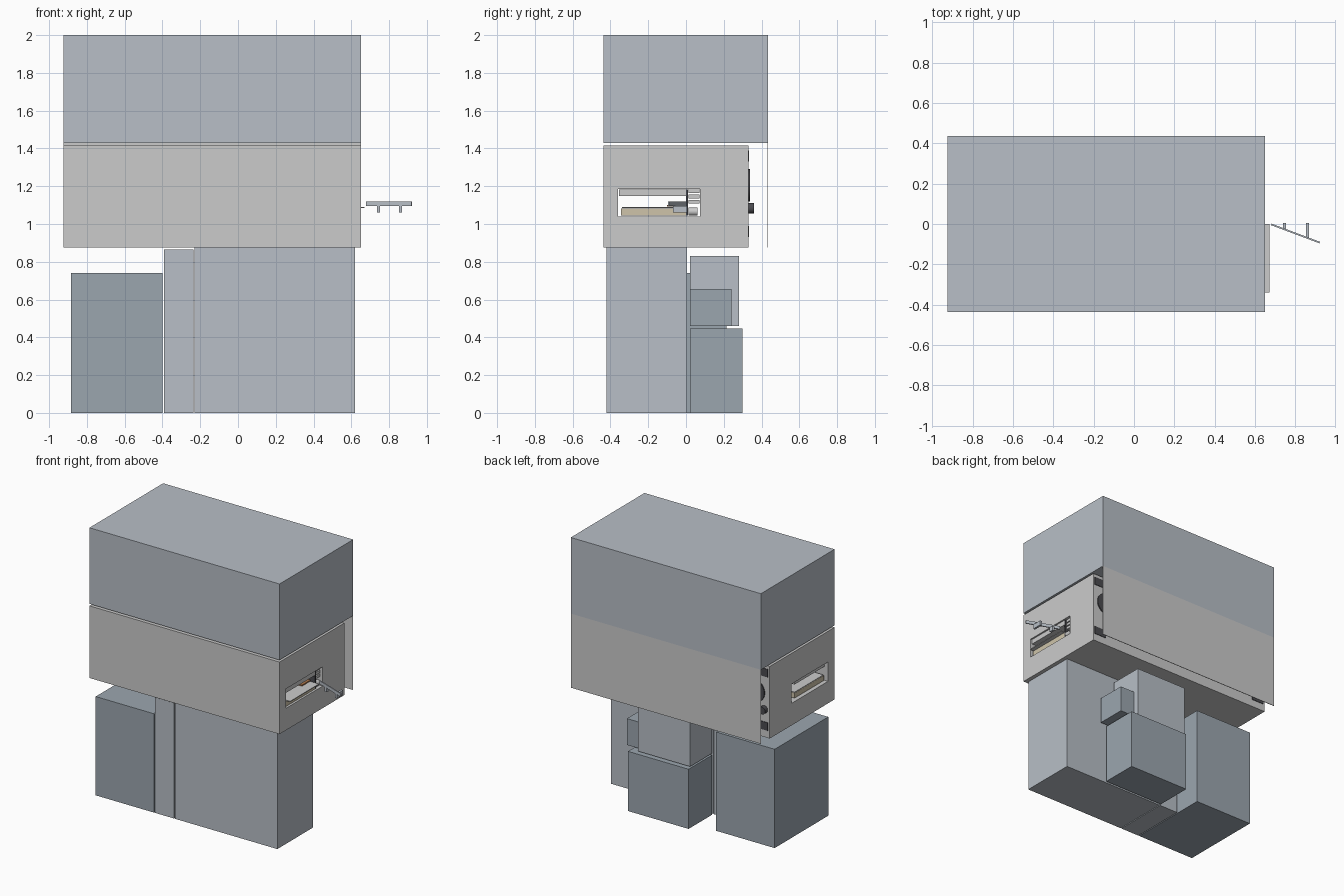
import bpy, math
from mathutils import Vector

if "Cube" in bpy.data.objects:
    bpy.data.objects.remove(bpy.data.objects["Cube"])


def material(name, rgb):
    m = bpy.data.materials.new(name)
    m.diffuse_color = (*rgb, 1)
    m.use_nodes = True
    m.node_tree.nodes["Principled BSDF"].inputs["Base Color"].default_value = m.diffuse_color
    return m


PALE = material("pale_grey", (0.68, 0.68, 0.67))
STEEL = material("blue_grey", (0.48, 0.52, 0.57))
SLATE = material("slate", (0.33, 0.38, 0.43))
TAN = material("tan", (0.62, 0.55, 0.40))
BROWN = material("brown", (0.42, 0.18, 0.07))
DARK = material("dark", (0.07, 0.07, 0.08))


def box(name, x, y, z, mat=None):
    """Box given by its min/max along every axis."""
    bpy.ops.mesh.primitive_cube_add(size=1, location=[sum(r) / 2 for r in (x, y, z)])
    ob = bpy.context.object
    ob.name = name
    ob.scale = [r[1] - r[0] for r in (x, y, z)]
    bpy.ops.object.transform_apply(location=False, rotation=False, scale=True)
    if mat:
        ob.data.materials.append(mat)
    return ob


def rod(name, a, b, r, mat=None, sides=24):
    """Cylinder from point a to point b."""
    a, b = Vector(a), Vector(b)
    bpy.ops.mesh.primitive_cylinder_add(vertices=sides, radius=r, depth=(b - a).length,
                                        location=(a + b) / 2)
    ob = bpy.context.object
    ob.name = name
    ob.rotation_euler = (b - a).to_track_quat('Z', 'Y').to_euler()
    if mat:
        ob.data.materials.append(mat)
    bpy.ops.object.shade_smooth_by_angle()
    return ob


W = (-0.925, 0.65)

# Upper cabinet and the thin rear skirt hanging below it
box("upper_cabinet", W, (-0.437, 0.435), (1.43, 2.0), STEEL)
box("rear_skirt", W, (0.431, 0.435), (0.875, 1.43), PALE)

# Main housing with a transport channel running right through it
housing = box("main_housing", W, (-0.437, 0.33), (0.875, 1.415), PALE)
cutter = box("channel_cutter", (-1.1, 0.8), (-0.36, 0.073), (1.04, 1.185), TAN)
cutter.hide_render = True
cutter.hide_viewport = True
cut = housing.modifiers.new("channel", 'BOOLEAN')
cut.object = cutter
cut.solver = 'EXACT'

# Channel contents: upper guide, tray with lip, side block and roller
box("upper_guide", (-0.90, 0.64), (-0.355, 0.0), (1.147, 1.183), PALE)
box("tray_base", (-0.90, 0.64), (-0.345, 0.0), (1.045, 1.083), TAN)
box("tray_plate", (-0.90, 0.67), (-0.34, 0.0), (1.084, 1.090), PALE)
box("inner_strip", (0.2, 0.6), (-0.10, 0.0), (1.092, 1.10), BROWN)
box("side_plate", (0.3, 0.64), (0.0, 0.010), (1.045, 1.183), DARK)
for i in range(3):
    z = 1.108 + 0.028 * i
    box("side_slat", (0.3, 0.63), (0.012, 0.072), (z, z + 0.02), PALE)
rod("roller", (0.62, 0.012, 1.066), (0.62, 0.06, 1.066), 0.022, PALE)

# Angled feed lever with two pegs
lever = box("feed_lever", (-0.128, 0.128), (-0.004, 0.004), (-0.012, 0.012), STEEL)
lever.location = (0.80, -0.047, 1.107)
lever.rotation_euler.z = math.atan2(-0.09, 0.24)
for x, y in ((0.745, -0.027), (0.86, -0.07)):
    box("lever_peg", (x - 0.008, x + 0.008), (y, 0.005), (1.06, 1.115 - 0.02), STEEL)

# Rear fittings in the gap behind the housing
for x in (0.53, -0.80):
    rod("fan_disc", (x, 0.328, 1.205), (x, 0.338, 1.205), 0.085, DARK, 32)
rod("rear_knob", (-0.88, 0.328, 1.083), (-0.88, 0.36, 1.083), 0.028, DARK)
for x in (-0.86, 0.59):
    for z in (0.96, 1.36):
        box("rear_socket", (x - 0.05, x + 0.05), (0.328, 0.334), (z - 0.03, z + 0.03), DARK)

# Lower cabinets, front row
box("left_cabinet", (-0.885, -0.40), (-0.42, 0.215), (0, 0.74), SLATE)
box("narrow_cabinet", (-0.393, -0.236), (-0.42, 0.005), (0, 0.865), STEEL)
box("right_cabinet", (-0.23, 0.62), (-0.42, 0.005), (0, 0.875), STEEL)

# Lower units, rear row
box("rear_base_unit", (-0.23, 0.272), (0.02, 0.298), (0, 0.447), SLATE)
box("rear_top_unit", (-0.23, 0.20), (0.02, 0.28), (0.46, 0.83), STEEL)
box("rear_side_unit", (0.20, 0.322), (0.02, 0.24), (0.46, 0.657), SLATE)
